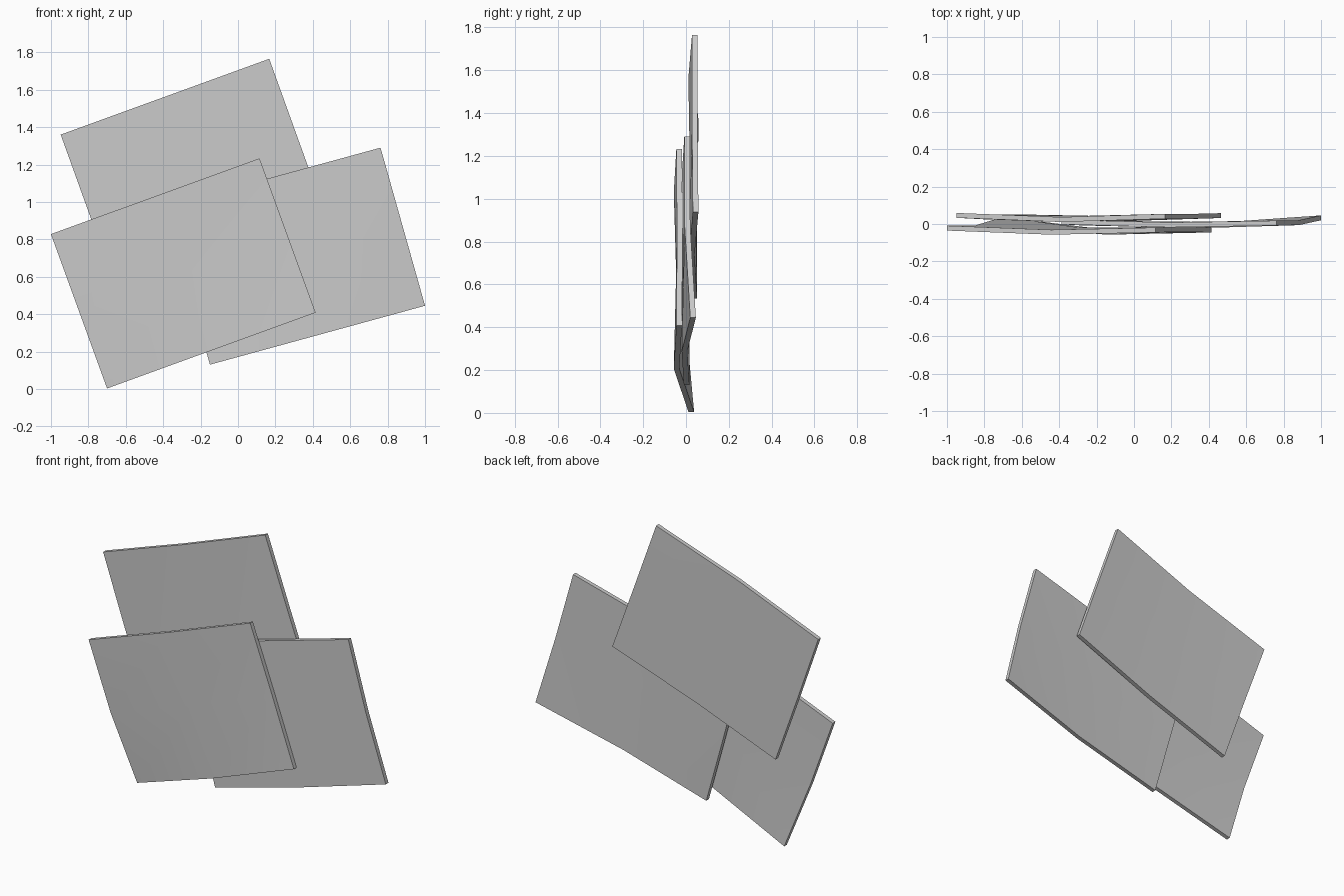
import bpy
import bmesh
from mathutils import Vector

if "Cube" in bpy.data.objects:
    bpy.data.objects.remove(bpy.data.objects["Cube"])

THICKNESS = 0.026


def sheet(name, origin, right, up, depths):
    """Thin bent card: origin is the lower-left corner (x, z), right and up are
    its edge vectors, depths are front y values by row (bottom to top)."""
    bm = bmesh.new()
    o, r, u = Vector(origin), Vector(right), Vector(up)
    grid = []
    for j, row in enumerate(depths):
        line = []
        for i, y in enumerate(row):
            p = o + r * (i / 2) + u * (j / 2)
            line.append(bm.verts.new((p.x, y, p.y)))
        grid.append(line)
    faces = [bm.faces.new((grid[j][i], grid[j][i + 1], grid[j + 1][i + 1], grid[j + 1][i]))
             for j in range(2) for i in range(2)]
    # Back surface and rim
    geom = bmesh.ops.extrude_face_region(bm, geom=faces, use_keep_orig=True)["geom"]
    back = [g for g in geom if isinstance(g, bmesh.types.BMVert)]
    bmesh.ops.translate(bm, verts=back, vec=(0, THICKNESS, 0))
    bmesh.ops.recalc_face_normals(bm, faces=bm.faces)
    mesh = bpy.data.meshes.new(name)
    bm.to_mesh(mesh)
    bm.free()
    obj = bpy.data.objects.new(name, mesh)
    bpy.context.collection.objects.link(obj)
    bpy.ops.object.select_all(action='DESELECT')
    obj.select_set(True)
    bpy.context.view_layer.objects.active = obj
    bpy.ops.object.shade_smooth_by_angle(angle=0.6)
    return obj


# Front card, lower-left corner curling backwards
sheet("front_card", (-0.70, 0.003), (1.115, 0.405), (-0.30, 0.825),
      [(0.012, -0.057, -0.045), (-0.034, -0.045, -0.042), (-0.035, -0.057, -0.045)])

# Middle card, lower-right corner curling backwards
sheet("middle_card", (-0.15, 0.13), (1.15, 0.315), (-0.238, 0.845),
      [(-0.010, -0.020, 0.020), (-0.008, -0.014, -0.006), (-0.002, -0.018, -0.008)])

# Rear card
sheet("rear_card", (-0.65, 0.533), (1.115, 0.405), (-0.298, 0.827),
      [(0.026, 0.014, 0.032), (0.025, 0.018, 0.028), (0.033, 0.011, 0.028)])
